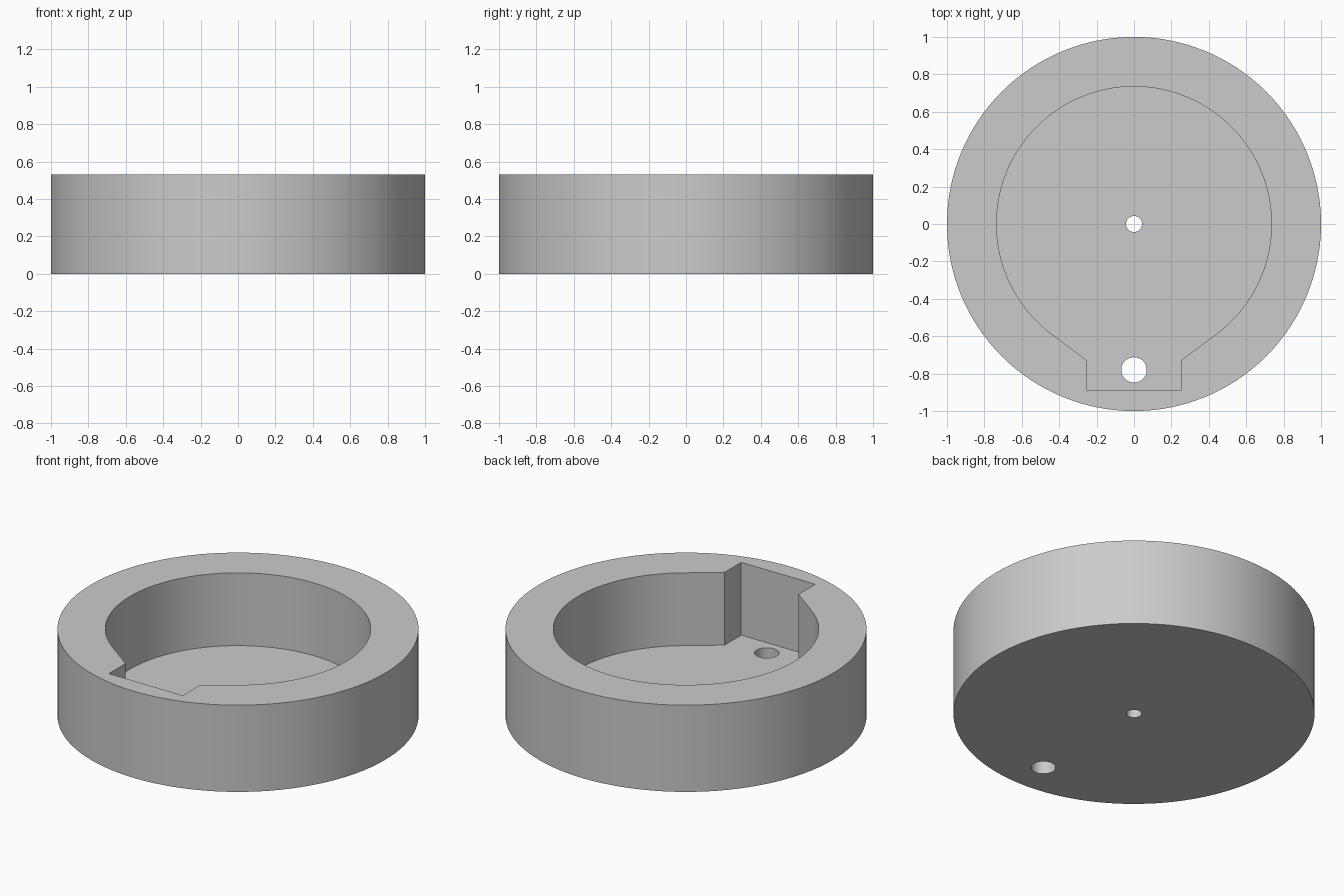
import bpy, bmesh
from math import sin, cos, pi, atan2, acos, hypot

if "Cube" in bpy.data.objects:
    bpy.data.objects.remove(bpy.data.objects["Cube"])

HEIGHT, FLOOR = 0.53, 0.085
POCKET_R = 0.735
NOTCH_X, NOTCH_IN, NOTCH_OUT = 0.25, -0.73, -0.89

grey = bpy.data.materials.new("plain grey")
grey.use_nodes = True
colour = (0.6, 0.6, 0.6, 1)
grey.diffuse_color = colour
grey.node_tree.nodes["Principled BSDF"].inputs["Base Color"].default_value = colour


def circle(r, n, cx=0, cy=0):
    return [(cx + r * cos(2 * pi * i / n), cy + r * sin(2 * pi * i / n)) for i in range(n)]


def prism(name, outline, z0, z1):
    """Extrude a flat outline from z0 to z1."""
    bm = bmesh.new()
    base = bm.faces.new([bm.verts.new((x, y, z0)) for x, y in outline])
    top = bmesh.ops.extrude_face_region(bm, geom=[base])["geom"]
    verts = [v for v in top if isinstance(v, bmesh.types.BMVert)]
    bmesh.ops.translate(bm, verts=verts, vec=(0, 0, z1 - z0))
    bmesh.ops.recalc_face_normals(bm, faces=bm.faces)
    mesh = bpy.data.meshes.new(name)
    bm.to_mesh(mesh)
    bm.free()
    mesh.materials.append(grey)
    obj = bpy.data.objects.new(name, mesh)
    bpy.context.collection.objects.link(obj)
    return obj


# Round body
body = prism("round_housing", circle(1, 128), 0, HEIGHT)

# Pocket outline: an arc running tangentially into a square notch at the front
corner = atan2(NOTCH_IN, NOTCH_X)
start = corner + acos(POCKET_R / hypot(NOTCH_X, NOTCH_IN))
sweep = pi - 2 * start
steps = 96
pocket = [(POCKET_R * cos(start + sweep * i / steps),
           POCKET_R * sin(start + sweep * i / steps)) for i in range(steps + 1)]
pocket += [(-NOTCH_X, NOTCH_IN), (-NOTCH_X, NOTCH_OUT),
           (NOTCH_X, NOTCH_OUT), (NOTCH_X, NOTCH_IN)]

cutters = [
    prism("pocket_cutter", pocket, FLOOR, HEIGHT + 0.2),
    prism("centre_hole_cutter", circle(0.043, 48), -0.2, FLOOR + 0.2),
    prism("cable_hole_cutter", circle(0.068, 48, 0, -0.78), -0.2, FLOOR + 0.2),
]

# Cut the pocket and both holes, then discard the cutters
bpy.ops.object.select_all(action="DESELECT")
bpy.context.view_layer.objects.active = body
body.select_set(True)
for cutter in cutters:
    cutter.hide_render = True
    mod = body.modifiers.new(cutter.name, "BOOLEAN")
    mod.operation = "DIFFERENCE"
    mod.solver = "EXACT"
    mod.object = cutter
    bpy.ops.object.modifier_apply(modifier=mod.name)
    bpy.data.objects.remove(cutter)

bpy.ops.object.shade_smooth_by_angle(angle=pi / 6)
